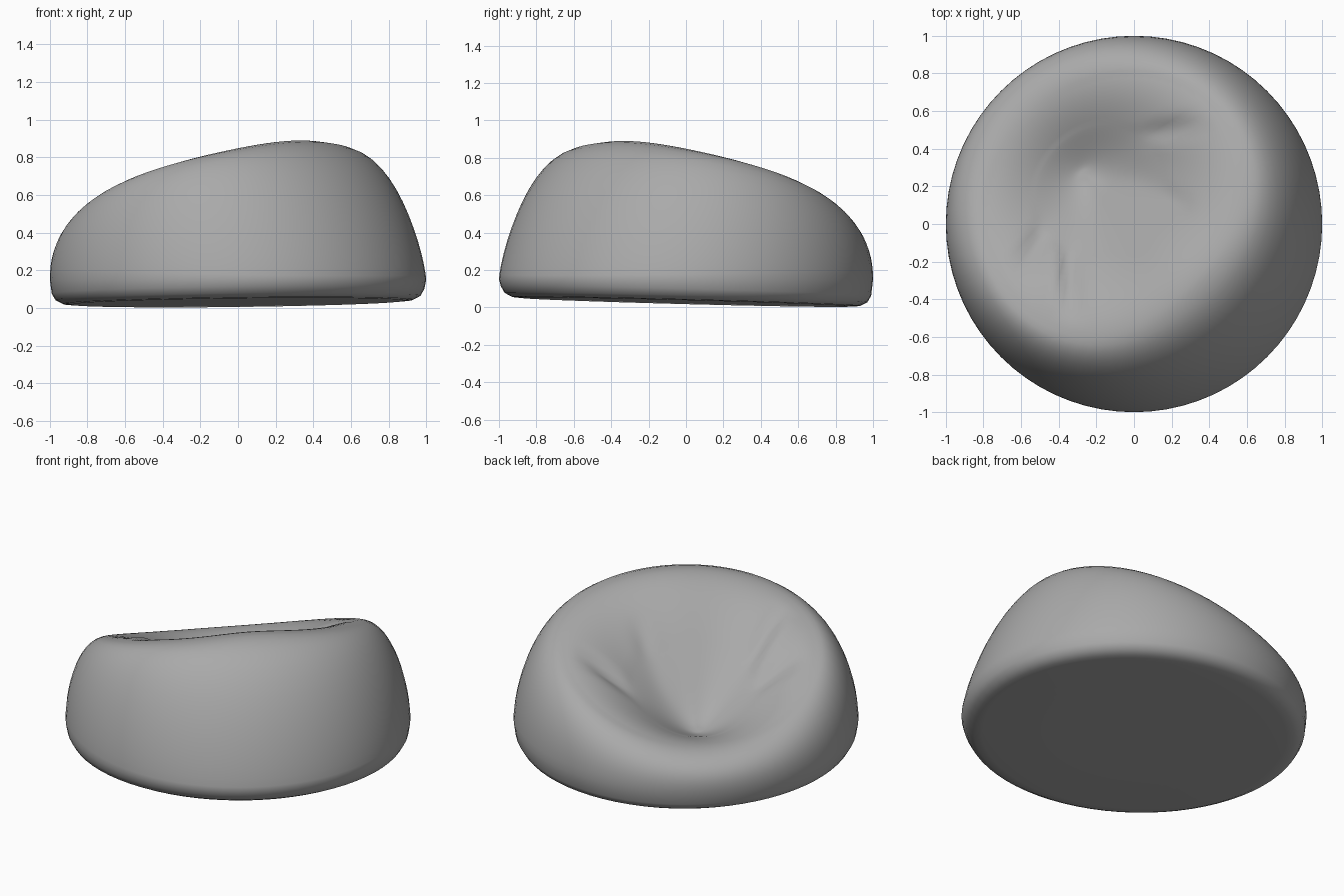
import bpy, bmesh, math
from mathutils import Vector

cube = bpy.data.objects.get("Cube")
if cube:
    bpy.data.objects.remove(cube, do_unlink=True)

SEGMENTS = 72
BACK = math.radians(-45)            # direction of the high backrest
AXIS = Vector((math.cos(BACK), math.sin(BACK)))
PIT = AXIS * -0.38                  # lowest point of the seat hollow
FLOOR = 0.235
TILT = Vector((0.012, -0.026))      # slope of the underside

# fabric creases in the hollow: start, end, height
CREASES = [
    ((-0.42, -0.42), (-0.40, -0.10), 0.025),
    ((-0.34, -0.45), (-0.36, -0.12), -0.035),
    ((-0.60, -0.24), (-0.47, -0.02), -0.03),
    ((0.08, 0.47), (0.34, 0.53), -0.035),
    ((0.02, 0.25), (0.26, 0.10), -0.02),
]


def crease_height(p):
    total = 0
    for start, end, height in CREASES:
        a, b = Vector(start), Vector(end)
        t = max(0, min(1, (p - a).dot(b - a) / (b - a).length_squared))
        d = (p - a.lerp(b, t)).length
        total += height * math.exp(-(d / 0.05) ** 2) * math.sin(math.pi * (0.15 + 0.7 * t))
    return total


def crest(u):
    """Radius and height of the rim; u is 1 at the back and -1 at the front."""
    radius = 0.73 - 0.16 * u - 0.1 * u * u
    height = 0.615 + 0.275 * u + 0.09 * (1 - u * u) * (1 - 0.2 * u)
    return radius, height


def base_ring(radius, lift):
    def point(d, u):
        p = d * radius
        return (*p, 0.028 + p.dot(TILT) + lift)
    return point


def wall_ring(angle):
    def point(d, u):
        rim, top = crest(u)
        r = rim + (1 - rim) * math.cos(angle)
        z = 0.15 + (top - 0.15) * math.sin(angle) ** (1.2 + 0.4 * u)
        return (*(d * r), z)
    return point


def seat_ring(s):
    def point(d, u):
        rim, top = crest(u)
        p = (d * rim).lerp(PIT, s)
        fall = (1 - s) ** 1.6 * (1 + 1.6 * s)
        return (*p, FLOOR + (top - FLOOR) * fall + crease_height(p))
    return point


# rings from the underside, up the wall, over the rim and down into the hollow
rings = [base_ring(0.5, 0), base_ring(0.88, 0), base_ring(0.93, 0.004),
         base_ring(0.97, 0.025), base_ring(0.99, 0.06)]
rings += [wall_ring(math.pi / 2 * i / 14) for i in range(15)]
rings += [seat_ring(i / 28) for i in range(1, 28)]

bm = bmesh.new()
loops = []
for ring in rings:
    loop = []
    for i in range(SEGMENTS):
        a = math.tau * i / SEGMENTS
        d = Vector((math.cos(a), math.sin(a)))
        loop.append(bm.verts.new(ring(d, d.dot(AXIS))))
    loops.append(loop)

for low, high in zip(loops, loops[1:]):
    for i in range(SEGMENTS):
        j = (i + 1) % SEGMENTS
        bm.faces.new((low[i], low[j], high[j], high[i]))

# close the underside and the bottom of the hollow
bm.faces.new(list(reversed(loops[0])))
tip = bm.verts.new((*PIT, FLOOR))
for i in range(SEGMENTS):
    bm.faces.new((loops[-1][i], loops[-1][(i + 1) % SEGMENTS], tip))
bmesh.ops.recalc_face_normals(bm, faces=bm.faces)

# soften the bottom of the hollow
hollow = [v for loop in loops[-14:] for v in loop] + [tip]
for _ in range(12):
    bmesh.ops.smooth_vert(bm, verts=hollow, factor=0.5, use_axis_z=True)

mesh = bpy.data.meshes.new("beanbag_seat")
bm.to_mesh(mesh)
bm.free()
mesh.shade_smooth()
seat = bpy.data.objects.new("beanbag_seat", mesh)
bpy.context.collection.objects.link(seat)

# grey fabric
fabric = bpy.data.materials.new("grey_fabric")
fabric.use_nodes = True
colour = (0.4, 0.4, 0.4, 1)
fabric.diffuse_color = colour
fabric.node_tree.nodes["Principled BSDF"].inputs["Base Color"].default_value = colour
mesh.materials.append(fabric)
